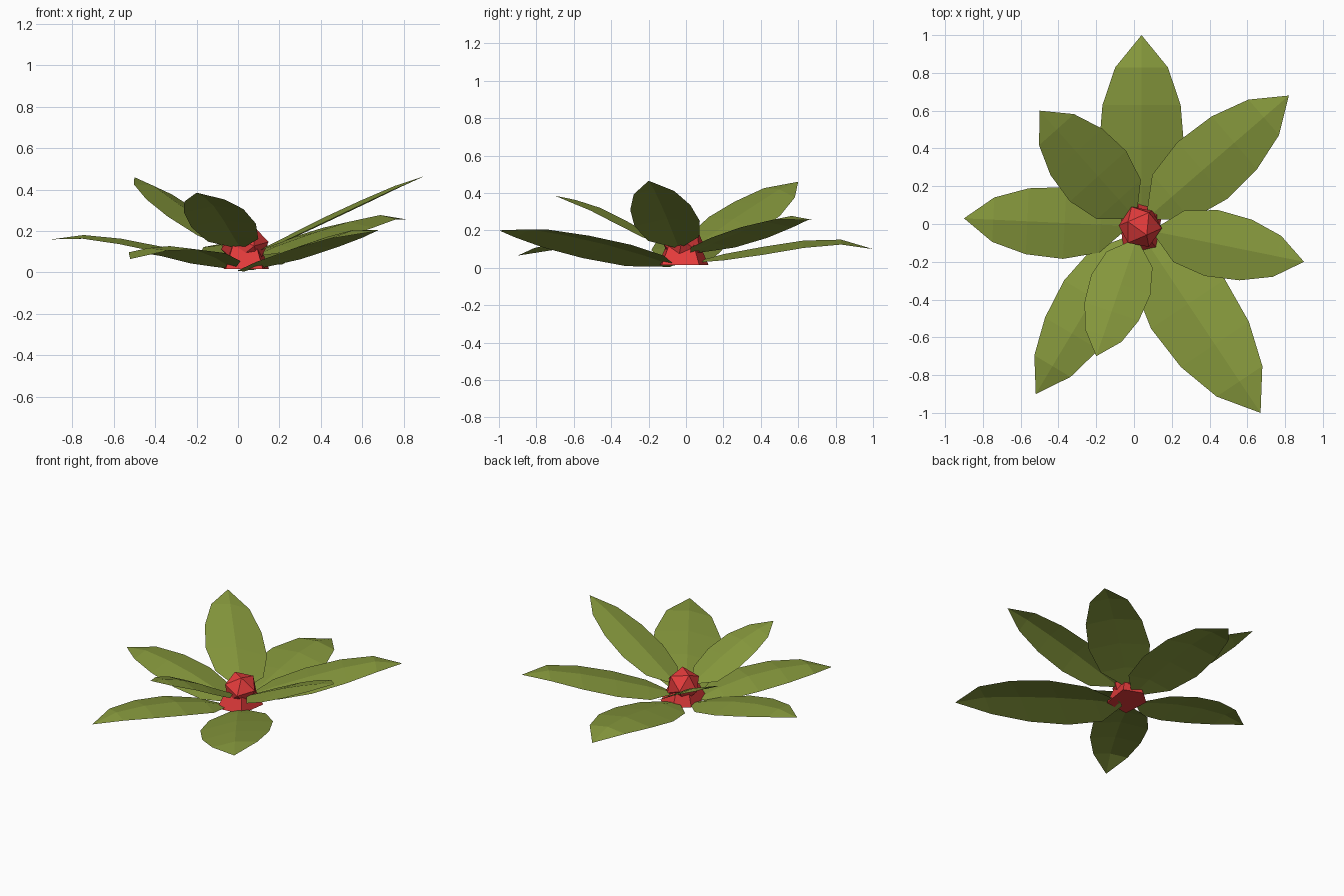
import bpy
import bmesh
from mathutils import Vector, Matrix

cube = bpy.data.objects.get("Cube")
if cube:
    bpy.data.objects.remove(cube, do_unlink=True)


def make_material(name, color):
    mat = bpy.data.materials.new(name)
    mat.use_nodes = True
    mat.diffuse_color = color
    bsdf = mat.node_tree.nodes["Principled BSDF"]
    bsdf.inputs["Base Color"].default_value = color
    bsdf.inputs["Roughness"].default_value = 0.8
    return mat


green = make_material("leaf green", (0.235, 0.31, 0.045, 1))
red = make_material("berry red", (0.78, 0.045, 0.045, 1))


def finish(bm, name, mat):
    mesh = bpy.data.meshes.new(name)
    bm.to_mesh(mesh)
    bm.free()
    mesh.materials.append(mat)
    obj = bpy.data.objects.new(name, mesh)
    bpy.context.collection.objects.link(obj)
    return obj


# Shared leaf outline: distance along the leaf and relative half width
STATIONS = [(0, 0.1), (0.16, 0.78), (0.38, 1), (0.61, 0.92), (0.82, 0.62), (1, 0)]
FOLD = 0.15


def leaf(name, base, tip, half_width, heights, roll=0):
    """Creased leaf: a raised midrib with a wing on each side."""
    base, tip = Vector(base), Vector(tip)
    along = (tip - base).normalized()
    side = Vector((-along.y, along.x))
    bm = bmesh.new()
    rows = []
    for (t, w), z in zip(STATIONS, heights):
        mid = base.lerp(tip, t)
        w *= half_width
        row = []
        for s in ((1, 0, -1) if w else (0,)):
            p = mid + side * (s * w)
            dz = roll * s * w + FOLD * w * (0.5 - abs(s))
            row.append(bm.verts.new((p.x, p.y, z + dz)))
        rows.append(row)
    for a, b in zip(rows, rows[1:]):
        for i in range(2):
            if len(b) == 3:
                bm.faces.new((a[i], a[i + 1], b[i + 1], b[i]))
            else:
                bm.faces.new((a[i], a[i + 1], b[0]))
    return finish(bm, name, green)


# Lower ring of leaves
leaf("back_leaf", (0.04, 0.05), (0.04, 1.0), 0.225,
     (0.03, 0.06, 0.095, 0.13, 0.14, 0.1), 0.04)
leaf("front_left_leaf", (0.05, -0.07), (0.67, -1.0), 0.235,
     (0.01, 0.05, 0.105, 0.155, 0.195, 0.2), 0.15)
leaf("front_right_leaf", (-0.03, -0.08), (-0.52, -0.9), 0.18,
     (0.02, 0.06, 0.1, 0.115, 0.11, 0.065), 0.04)
leaf("right_leaf", (-0.04, -0.01), (-0.9, 0.03), 0.19,
     (0.02, 0.06, 0.11, 0.15, 0.172, 0.16))

# Upper, steeper leaves
leaf("back_left_leaf", (0.08, 0.04), (0.82, 0.68), 0.2,
     (0.08, 0.12, 0.175, 0.23, 0.268, 0.255))
leaf("left_leaf", (0.11, -0.04), (0.9, -0.2), 0.178,
     (0.11, 0.165, 0.25, 0.335, 0.41, 0.465), 0.08)
leaf("front_upper_leaf", (0.01, -0.09), (-0.2, -0.7), 0.165,
     (0.12, 0.165, 0.24, 0.31, 0.355, 0.385), 0.05)
leaf("back_right_leaf", (0.0, 0.04), (-0.5, 0.6), 0.2,
     (0.1, 0.16, 0.245, 0.33, 0.41, 0.46), 0.2)

# Faceted berry in the middle
bm = bmesh.new()
bmesh.ops.create_icosphere(
    bm, subdivisions=1, radius=0.116,
    matrix=Matrix.Translation((0.033, -0.015, 0.13)) @ Matrix.Rotation(0.4, 4, "X")
    @ Matrix.Rotation(0.3, 4, "Y"))
finish(bm, "berry", red)

# Irregular flared base under the berry, flat at the bottom
corners = [(0.15, 0.07), (0.02, 0.12), (-0.07, 0.04), (-0.06, -0.15), (0.12, -0.13)]
center = Vector((0.035, -0.015))
bm = bmesh.new()
for z, scale in ((0.016, 1), (0.14, 0.6)):
    for corner in corners:
        p = center.lerp(Vector(corner), scale)
        bm.verts.new((p.x, p.y, z))
bmesh.ops.convex_hull(bm, input=bm.verts[:])
finish(bm, "berry_base", red)
